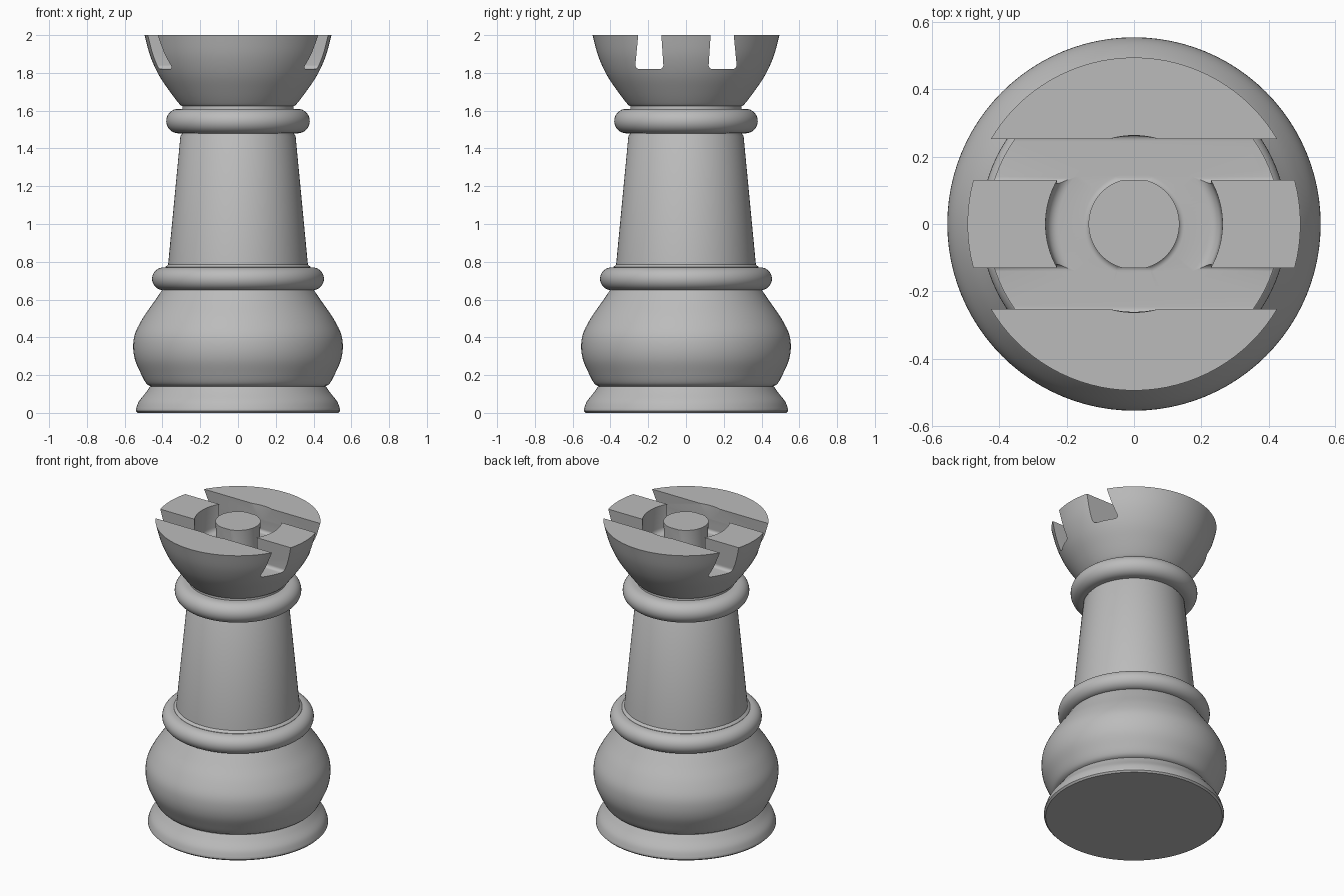
import bpy, bmesh, math

SEGMENTS = 96

cube = bpy.data.objects.get("Cube")
if cube:
    bpy.data.objects.remove(cube, do_unlink=True)

stone = bpy.data.materials.new("light grey")
stone.use_nodes = True
GREY = (0.5, 0.5, 0.5, 1)
stone.diffuse_color = GREY
stone.node_tree.nodes["Principled BSDF"].inputs["Base Color"].default_value = GREY


def add_object(name, bm):
    bmesh.ops.recalc_face_normals(bm, faces=bm.faces)
    mesh = bpy.data.meshes.new(name)
    bm.to_mesh(mesh)
    bm.free()
    mesh.materials.append(stone)
    obj = bpy.data.objects.new(name, mesh)
    bpy.context.collection.objects.link(obj)
    return obj


def smooth_curve(pts, steps=5):
    """Catmull-Rom curve through the points."""
    ext = [pts[0]] + pts + [pts[-1]]
    out = []
    for a, b, c, d in zip(ext, ext[1:], ext[2:], ext[3:]):
        for i in range(steps):
            t = i / steps
            out.append(tuple(
                0.5 * (2 * q + (r - p) * t + (2 * p - 5 * q + 4 * r - s) * t ** 2
                       + (3 * q - p - 3 * r + s) * t ** 3)
                for p, q, r, s in zip(a, b, c, d)))
    return out + [pts[-1]]


def arc(cx, cy, radius, start, end, steps=6):
    angles = [math.radians(start + (end - start) * i / steps) for i in range(steps + 1)]
    return [(cx + radius * math.cos(a), cy + radius * math.sin(a)) for a in angles]


def lathe(name, profile):
    """Turn a (radius, height) profile, closed at the axis, around z."""
    pts = [(0, profile[0][1])] + profile + [(0, profile[-1][1])]
    bm = bmesh.new()
    verts = [bm.verts.new((r, 0, z)) for r, z in pts]
    edges = [bm.edges.new(pair) for pair in zip(verts, verts[1:])]
    bmesh.ops.spin(bm, geom=verts + edges, cent=(0, 0, 0), axis=(0, 0, 1),
                   angle=math.tau, steps=SEGMENTS, use_merge=True)
    bmesh.ops.remove_doubles(bm, verts=bm.verts, dist=0.0001)
    return add_object(name, bm)


def ring(name, radius, low, high):
    half = (high - low) / 2
    return lathe(name, arc(radius - half, low + half, half, -90, 90, 16))


# Foot, bulb and shaft
parts = [
    lathe("foot", [(0.53, 0), (0.54, 0.01)] + smooth_curve(
        [(0.54, 0.02), (0.525, 0.06), (0.49, 0.105), (0.465, 0.14)])),
    lathe("bulb", smooth_curve(
        [(0.455, 0.138), (0.485, 0.155), (0.515, 0.21), (0.545, 0.28), (0.555, 0.35),
         (0.545, 0.42), (0.505, 0.5), (0.45, 0.58), (0.395, 0.66)])),
    lathe("shaft", [(0.385, 0.7), (0.385, 0.772), (0.37, 0.785),
                    (0.305, 1.465), (0.295, 1.48), (0.295, 1.64)]),
    ring("lower_collar", 0.455, 0.65, 0.77),
    ring("upper_collar", 0.38, 1.48, 1.61),
]

# Head: outer bowl, round well and centre post in one turned profile
bowl = smooth_curve([(0.295, 1.625), (0.31, 1.635), (0.36, 1.7), (0.42, 1.79),
                     (0.465, 1.89), (0.495, 2.0)])
well = arc(0.225, 1.855, 0.035, 0, -90)
post_foot = arc(0.15, 1.84, 0.02, 270, 180)
head = lathe("battlement_head",
             bowl + [(0.263, 2.0)] + well + post_foot + [(0.135, 2.0)])
parts.append(head)


# Two parallel slots, wider at the rounded bottom, running along x
def slot_cutter(side):
    section = ([(0.131, 2.01)] + arc(0.141, 1.841, 0.021, 180, 270)
               + arc(0.247, 1.841, 0.021, 270, 360) + [(0.252, 2.01)])
    bm = bmesh.new()
    face = bm.faces.new([bm.verts.new((-0.7, side * y, z)) for y, z in section])
    extruded = bmesh.ops.extrude_face_region(bm, geom=[face])["geom"]
    bmesh.ops.translate(bm, vec=(1.4, 0, 0),
                        verts=[v for v in extruded if isinstance(v, bmesh.types.BMVert)])
    cutter = add_object("slot_cutter", bm)
    cutter.hide_render = True
    return cutter


bpy.context.view_layer.objects.active = head
for side in (-1, 1):
    cutter = slot_cutter(side)
    mod = head.modifiers.new("slot", "BOOLEAN")
    mod.operation = "DIFFERENCE"
    mod.solver = "EXACT"
    mod.object = cutter
    bpy.ops.object.modifier_apply(modifier=mod.name)
    bpy.data.objects.remove(cutter, do_unlink=True)

# Smooth shading with crisp rims
bpy.ops.object.select_all(action="DESELECT")
for obj in parts:
    obj.select_set(True)
bpy.ops.object.shade_smooth_by_angle(angle=math.radians(35))
